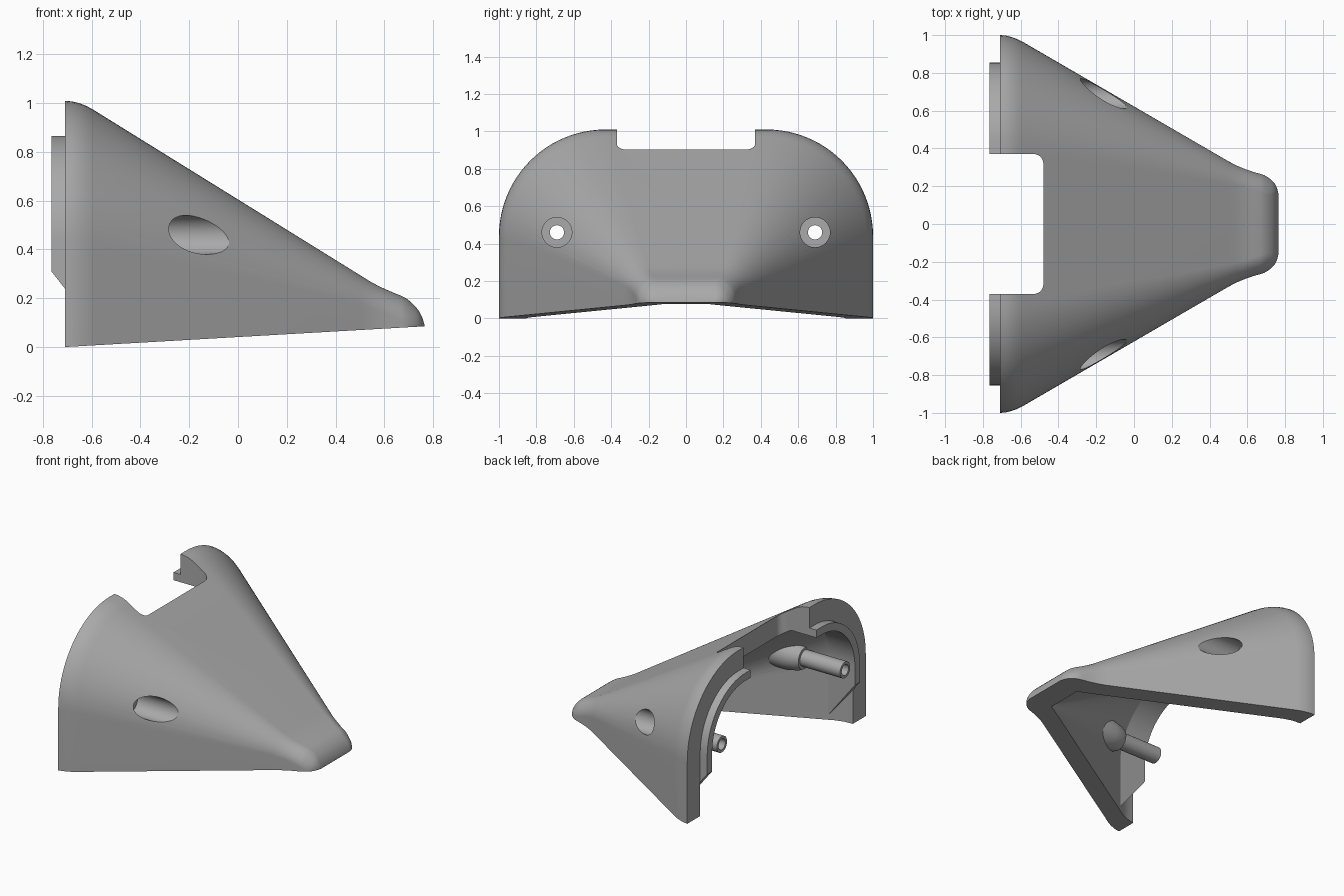
import bpy, bmesh, math
from mathutils import Vector, Matrix

cube = bpy.data.objects.get("Cube")
if cube:
    bpy.data.objects.remove(cube)

grey = bpy.data.materials.new("plain grey")
grey.use_nodes = True
COLOUR = (0.4, 0.4, 0.4, 1)
grey.diffuse_color = COLOUR
grey.node_tree.nodes["Principled BSDF"].inputs["Base Color"].default_value = COLOUR

BACK, TIP, LIP_END = -0.71, 0.765, -0.765
WALL, LIP = 0.145, 0.055
SLOT, HOLE_Y, HOLE_Z = 0.37, 0.69, 0.46


def base(x):
    """Height of the sloping underside."""
    return (x - BACK) * 0.0576


def make(name, bm):
    bmesh.ops.recalc_face_normals(bm, faces=bm.faces)
    mesh = bpy.data.meshes.new(name)
    bm.to_mesh(mesh)
    bm.free()
    mesh.materials.append(grey)
    obj = bpy.data.objects.new(name, mesh)
    bpy.context.collection.objects.link(obj)
    return obj


def arch(w, h, r, bottom, steps=24):
    """Half of a round-shouldered arch, from foot to crown, as (y, z)."""
    pts = [(w, bottom)]
    for i in range(steps + 1):
        a = math.pi / 2 * i / steps
        pts.append((w - r + r * math.cos(a), h - r + r * math.sin(a)))
    return pts


def loft(name, rings):
    """Skin a list of closed rings of equal length and cap both ends."""
    bm = bmesh.new()
    loops = [[bm.verts.new(p) for p in ring] for ring in rings]
    n = len(loops[0])
    for a, b in zip(loops, loops[1:]):
        for i in range(n):
            j = (i + 1) % n
            bm.faces.new((a[i], a[j], b[j], b[i]))
    bm.faces.new(loops[0])
    bm.faces.new(loops[-1])
    return make(name, bm)


def body(name, stations, drop):
    rings = []
    for x, w, h, r in stations:
        b = base(x) - drop
        r = min(r, (h - b) * 0.95, w * 0.95)
        half = arch(w, h, r, b)
        ring = half + [(-y, z) for y, z in reversed(half)]
        rings.append([(x, y, z) for y, z in ring])
    return loft(name, rings)


def lathe(name, profile, y, steps=40):
    """Turn an (x, radius) outline into a ring solid around a screw axis."""
    bm = bmesh.new()
    verts = [bm.verts.new((x, y, HOLE_Z + r)) for x, r in profile]
    edges = [bm.edges.new((verts[i - 1], verts[i])) for i in range(len(verts))]
    bmesh.ops.spin(bm, geom=verts + edges, cent=(0, y, HOLE_Z), axis=(1, 0, 0),
                   angle=math.tau, steps=steps, use_merge=True)
    bmesh.ops.remove_doubles(bm, verts=bm.verts, dist=1e-5)
    return make(name, bm)


def rod(name, stations, y, steps=40):
    """Solid round bar along x from (x, radius) stations."""
    return loft(name, [[(x, y + r * math.cos(math.tau * i / steps),
                         HOLE_Z + r * math.sin(math.tau * i / steps))
                        for i in range(steps)] for x, r in stations])


def cut(target, cutter):
    """Subtract one solid from another and discard the cutter."""
    cutter.hide_render = True
    mod = target.modifiers.new("cut", 'BOOLEAN')
    mod.operation, mod.solver, mod.object = 'DIFFERENCE', 'EXACT', cutter
    deps = bpy.context.evaluated_depsgraph_get()
    mesh = bpy.data.meshes.new_from_object(target.evaluated_get(deps))
    target.modifiers.clear()
    target.data = mesh
    bpy.data.objects.remove(cutter)


# Outer body: stations are x, half width, height, shoulder radius
outer = [(BACK, 1.0, 1.01, .57), (-.68, .998, 1.007, .57), (-.65, .99, 1.0, .565),
         (-.62, .98, .988, .56), (-.59, .965, .971, .55), (.5, .332, .295, .12),
         (.54, .311, .27, .11), (.58, .294, .248, .1), (.63, .276, .226, .1),
         (.67, .265, .21, .1), (.69, .258, .199, .1), (.71, .247, .184, .1),
         (.73, .231, .164, .09), (.745, .214, .143, .08), (.757, .19, .117, .06),
         (TIP, .16, .09, .03)]
shell = body("shell", outer, 0)

# Cavity, leaving the screw bosses standing in it
inner = [(-.9, 1 - WALL, .865, .425), (BACK, 1 - WALL, .865, .425),
         (-.65, .845, .855, .42), (-.59, .82, .826, .405),
         (.5, .185, .147, .05), (.6, .13, .092, .02)]
cavity = body("cavity", inner, 0.1)
for side in (1, -1):
    boss = rod("boss", [(-.45, .075), (-.42, .09), (-.34, .105), (.1, .105)], side * HOLE_Y)
    cut(cavity, boss)
cut(shell, cavity)

# Slot in the top of the back edge, with rounded inner corners
plan = [(-.9, SLOT), (-.9, -SLOT)]
for cy, start in ((-SLOT + .05, -90), (SLOT - .05, 0)):
    for i in range(9):
        a = math.radians(start + 90 * i / 8)
        plan.append((-.53 + .05 * math.cos(a), cy + .05 * math.sin(a)))
cut(shell, loft("slot", [[(x, y, z) for x, y in plan] for z in (.55, 1.3)]))

# Counterbored screw holes
for side in (1, -1):
    cut(shell, rod("screw_hole", [(-.9, .038), (-.36, .038), (-.36, .08), (.3, .08)],
                   side * HOLE_Y))

# Hollow posts and locating lips on each side
parts = [shell]
for side, word in ((1, "back"), (-1, "front")):
    parts.append(lathe(word + "_screw_post", [(LIP_END, .038), (LIP_END, .057),
                                              (-.42, .057), (-.42, .038)], side * HOLE_Y))
    w, h, r = 1 - WALL, 1.01 - WALL, .425
    strip = arch(w, h, r, 0) + [(.3, h)]
    inside = arch(w - LIP, h - LIP, r - LIP, 0) + [(.3, h - LIP)]
    ring = strip + inside[::-1]
    lip = loft(word + "_lip", [[(x, side * y, z) for y, z in ring] for x in (LIP_END, -.55)])
    bm = bmesh.new()
    bm.from_mesh(lip.data)
    # trim at the slot and along the slanted lower end
    for point, normal in (((0, side * SLOT, 0), (0, -side, 0)),
                          ((BACK, 0, .24), (-.07, 0, -.055))):
        bmesh.ops.bisect_plane(bm, geom=bm.verts[:] + bm.edges[:] + bm.faces[:],
                               plane_co=point, plane_no=Vector(normal).normalized(),
                               clear_outer=True)
        bmesh.ops.holes_fill(bm, edges=[e for e in bm.edges if e.is_boundary])
    bmesh.ops.recalc_face_normals(bm, faces=bm.faces)
    bm.to_mesh(lip.data)
    bm.free()
    parts.append(lip)

# Smooth curved surfaces, keep crisp edges
bpy.ops.object.select_all(action='DESELECT')
for obj in parts:
    obj.select_set(True)
bpy.context.view_layer.objects.active = shell
bpy.ops.object.shade_smooth_by_angle(angle=math.radians(30))
